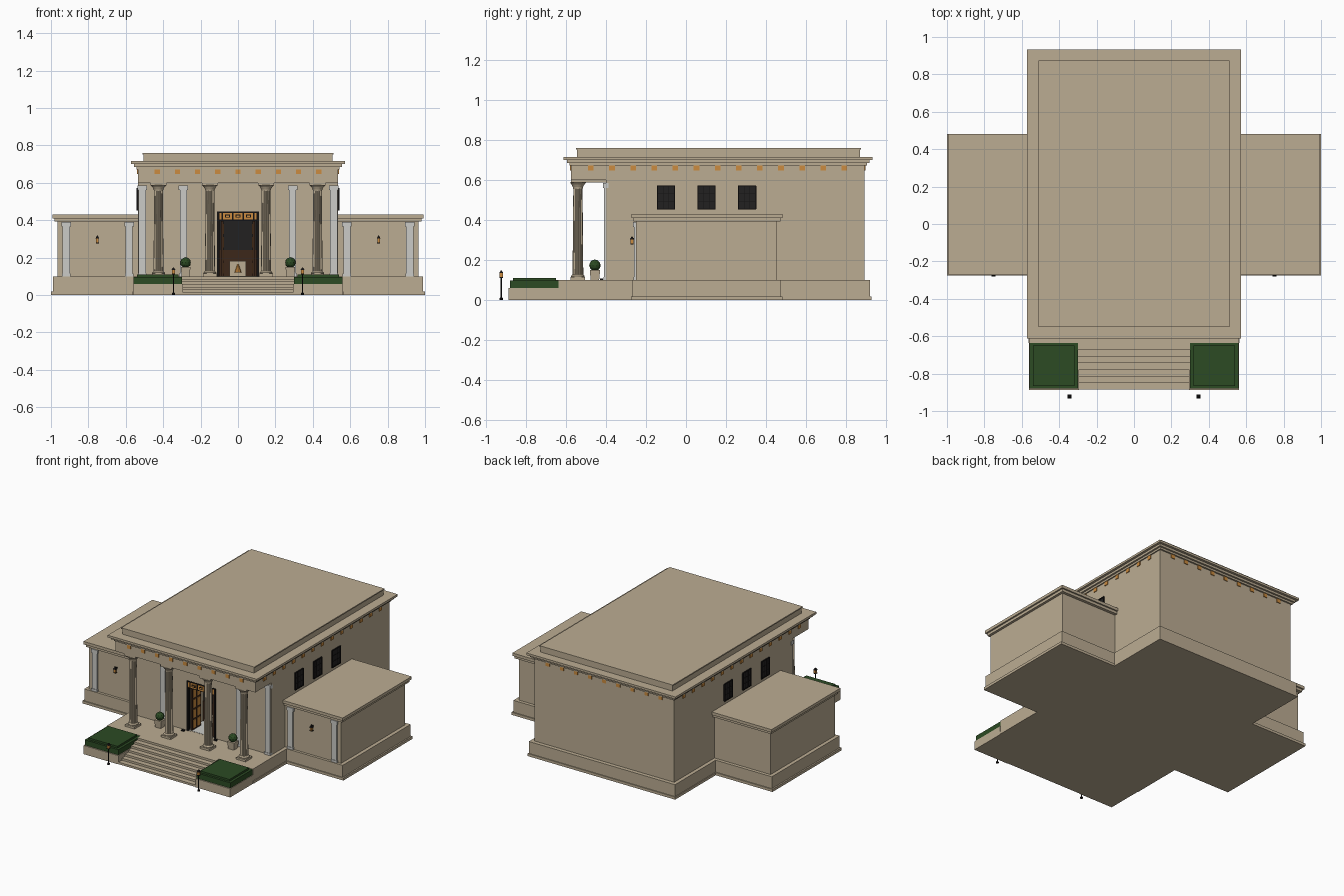
import bpy, bmesh, math
from mathutils import Matrix, Vector

if "Cube" in bpy.data.objects:
    bpy.data.objects.remove(bpy.data.objects["Cube"])


def material(name, r, g, b):
    m = bpy.data.materials.new(name)
    m.use_nodes = True
    m.diffuse_color = (r, g, b, 1)
    m.node_tree.nodes["Principled BSDF"].inputs["Base Color"].default_value = (r, g, b, 1)
    return m


STONE = material("sandstone", 0.50, 0.415, 0.29)
MARBLE = material("pale marble", 0.60, 0.60, 0.57)
HEDGE = material("hedge green", 0.025, 0.07, 0.017)
DARK = material("dark glass", 0.016, 0.015, 0.015)
METAL = material("black metal", 0.007, 0.006, 0.006)
GOLD = material("gold", 0.60, 0.26, 0.05)
WOOD = material("dark wood", 0.045, 0.02, 0.01)


def finish(name, bm, mat):
    bmesh.ops.recalc_face_normals(bm, faces=bm.faces)
    mesh = bpy.data.meshes.new(name)
    bm.to_mesh(mesh)
    bm.free()
    mesh.materials.append(mat)
    ob = bpy.data.objects.new(name, mesh)
    bpy.context.collection.objects.link(ob)
    return ob


def box(name, x, y, z, mat):
    """Box from (min, max) pairs."""
    bm = bmesh.new()
    size = [b - a for a, b in (x, y, z)]
    mid = [(a + b) / 2 for a, b in (x, y, z)]
    bmesh.ops.create_cube(bm, size=1, matrix=Matrix.Translation(mid) @ Matrix.Diagonal((*size, 1)))
    return finish(name, bm, mat)


def block(name, cx, cy, w, d, z0, z1, mat):
    return box(name, (cx - w / 2, cx + w / 2), (cy - d / 2, cy + d / 2), (z0, z1), mat)


def prism(name, profile, x0, x1, mat):
    """Side profile (y, z) extruded along x."""
    bm = bmesh.new()
    face = bm.faces.new([bm.verts.new((x0, y, z)) for y, z in profile])
    new = bmesh.ops.extrude_face_region(bm, geom=[face])["geom"]
    bmesh.ops.translate(bm, vec=(x1 - x0, 0, 0), verts=[v for v in new if isinstance(v, bmesh.types.BMVert)])
    return finish(name, bm, mat)


def lathe(name, cx, cy, profile, n, mat, flute=1.0, turn=0.0):
    """Rings of (radius, z); every second vertex is pulled in for flutes."""
    bm = bmesh.new()
    rings = []
    for r, z in profile:
        ring = []
        for i in range(n):
            a = 2 * math.pi * i / n + turn
            k = r * (flute if i % 2 else 1)
            ring.append(bm.verts.new((cx + k * math.cos(a), cy + k * math.sin(a), z)))
        rings.append(ring)
    for low, high in zip(rings, rings[1:]):
        for i in range(n):
            j = (i + 1) % n
            bm.faces.new((low[i], low[j], high[j], high[i]))
    bm.faces.new(rings[0])
    bm.faces.new(rings[-1])
    return finish(name, bm, mat)


# Main hall with overhanging portico, and its doorway
hall = prism("main_hall", [(-.40, .1), (.893, .1), (.893, .68), (-.575, .68), (-.575, .60), (-.40, .60)],
             -.535, .535, STONE)
cutter = box("doorway_cutter", (-.108, .108), (-.5, -.22), (.1005, .445), STONE)
cutter.hide_render = True
cut = hall.modifiers.new("doorway", "BOOLEAN")
cut.object, cut.operation, cut.solver = cutter, "DIFFERENCE", "EXACT"
bpy.context.view_layer.objects.active = hall
bpy.ops.object.modifier_apply(modifier=cut.name)
bpy.data.objects.remove(cutter)

# Plinth, cornice and roof attic
box("main_plinth", (-.56, .56), (-.637, .92), (0, .1), STONE)
box("main_plinth_foot", (-.565, .565), (-.637, .926), (0, .018), STONE)
for i, (out, z0, z1) in enumerate([(.008, .672, .685), (.02, .685, .70), (.036, .70, .715)]):
    box(f"cornice_{i}", (-.535 - out, .535 + out), (-.575 - out, .896 + out), (z0, z1), STONE)
box("attic", (-.505, .505), (-.545, .87), (.715, .755), STONE)
box("attic_cap", (-.51, .51), (-.55, .875), (.752, .76), STONE)

# Gold frieze tiles on all four sides
for i in range(9):
    x = (i - 4) * .108
    for y in (-.576, .894):
        block("frieze_tile", x, y, .028, .008, .646, .674, GOLD)
for i in range(13):
    y = -.475 + i * .1055
    for x in (-.536, .536):
        block("frieze_tile_side", x, y, .008, .028, .646, .674, GOLD)

# Steps between the planters
STEPS = 7
front, back = -.885, -.637
outline = [(back, 0), (front, 0)]
for i in range(STEPS):
    y = front + i * (back - front) / STEPS
    outline += [(y, i * .1 / STEPS), (y, (i + 1) * .1 / STEPS)]
outline = [outline[0]] + outline[2:] + [(back, .1)]
prism("front_steps", outline[:-1] + [(back, .1)], -.30, .30, STONE)


def window(s, y):
    """Side window with frame and glazing bars."""
    x = s * .535
    block("window_pane", x, y, .008, .09, .455, .57, DARK)
    for k in (-1, 1):
        block("window_jamb", x, y + k * .043, .016, .006, .455, .57, METAL)
        block("window_rail", x, y, .016, .09, .5125 + k * .0575 - .003, .5125 + k * .0575 + .003, METAL)
    for k in (-1, 1):
        block("window_bar", x, y + k * .0145, .011, .003, .455, .57, METAL)
        block("window_crossbar", x, y, .011, .09, .511 + k * .019, .514 + k * .019, METAL)


def pilaster(x, wall, top):
    """Pale wall pilaster with a flared head and foot."""
    block("pilaster", x, wall, .038, .02, .1, top, MARBLE)
    block("pilaster_head", x, wall, .05, .028, top - .025, top, MARBLE)
    block("pilaster_foot", x, wall, .046, .026, .1, .115, MARBLE)


def column(x, y):
    block("column_base", x, y, .072, .072, .1, .114, STONE)
    lathe("column_foot", x, y, [(.034, .114), (.034, .12), (.027, .128)], 24, STONE)
    lathe("column_shaft", x, y, [(.027, .12), (.025, .34), (.023, .56)], 32, STONE, flute=.9)
    lathe("column_capital", x, y, [(.024, .555), (.026, .565), (.033, .578), (.043, .588)], 24, STONE)
    block("column_abacus", x, y, .085, .07, .586, .601, STONE)
    box("portico_beam", (x - .04, x + .04), (y, -.40), (.586, .601), STONE)


for s in (-1, 1):
    # Portico supports
    for x in (.15, .425):
        column(s * x, -.54)
    pilaster(s * .292, -.40, .585)
    pilaster(s * .512, -.40, .585)
    for y in (-.10, .1025, .305):
        window(s, y)

    # Side wing
    def span(a, b):
        return tuple(sorted((s * a, s * b)))
    box("wing_plinth", span(.5, .99), (-.268, .475), (0, .1), STONE)
    box("wing_plinth_foot", span(.5, 1.0), (-.275, .482), (0, .018), STONE)
    box("wing_walls", span(.5, .965), (-.25, .452), (.1, .40), STONE)
    box("wing_cornice", span(.5, .982), (-.262, .472), (.392, .412), STONE)
    box("wing_roof", span(.5, .993), (-.272, .482), (.41, .43), STONE)
    pilaster(s * .582, -.25, .39)
    pilaster(s * .918, -.25, .39)

    # Wall lantern
    x = s * .752
    block("wall_lantern_bracket", x, -.257, .006, .025, .303, .309, METAL)
    block("wall_lantern_glow", x, -.27, .014, .014, .28, .302, GOLD)
    lathe("wall_lantern_cap", x, -.27, [(.015, .302), (.003, .318)], 4, METAL, turn=math.pi / 4)
    block("wall_lantern_tray", x, -.27, .017, .017, .276, .281, METAL)

    # Hedge planter beside the steps
    box("planter_wall", span(.295, .562), (-.888, -.637), (0, .06), STONE)
    box("hedge", span(.30, .558), (-.88, -.634), (.06, .097), HEDGE)
    box("hedge_top", span(.318, .54), (-.865, -.65), (.097, .11), HEDGE)

    # Topiary in a stone pot
    lathe("topiary_pot", s * .28, -.455, [(.03, .1), (.036, .143), (.036, .15)], 4, STONE, turn=math.pi / 4)
    bm = bmesh.new()
    bmesh.ops.create_icosphere(bm, subdivisions=2, radius=.029,
                               matrix=Matrix.Translation(Vector((s * .28, -.455, .173))))
    finish("topiary_ball", bm, HEDGE)

    # Street lamp
    x, y = s * .345, -.923
    lathe("lamp_pole", x, y, [(.009, 0), (.009, .008), (.0035, .014), (.0035, .112)], 8, METAL)
    block("lamp_tray", x, y, .018, .018, .109, .114, METAL)
    block("lamp_glow", x, y, .016, .016, .114, .134, GOLD)
    lathe("lamp_cap", x, y, [(.015, .134), (.003, .148)], 4, METAL, turn=math.pi / 4)

    # Open door leaf with gold panels, door frame and stop
    box("door_frame", span(.099, .112), (-.406, -.385), (.1, .445), METAL)
    box("door_leaf", span(.078, .092), (-.39, -.295), (.102, .395), WOOD)
    for i in range(4):
        z = .115 + i * .07
        for y in (-.366, -.32):
            box("door_panel", span(.075, .079), (y - .016, y + .016), (z, z + .055), GOLD)
    box("door_stop", span(.115, .135), (-.43, -.415), (.1, .108), METAL)

# Dark interior, transom with gold ornament, and desk
box("interior_wall", (-.107, .107), (-.226, -.221), (.1, .444), DARK)
box("interior_floor", (-.107, .107), (-.395, -.226), (.1, .102), MARBLE)
box("interior_panel", (-.107, .107), (-.231, -.226), (.1, .24), WOOD)
box("transom", (-.108, .108), (-.402, -.385), (.397, .445), METAL)
for i in range(3):
    x = (i - 1) * .056
    block("transom_ornament", x, -.403, .046, .006, .404, .438, GOLD)
    block("transom_inset", x, -.404, .028, .008, .413, .429, METAL)
    block("transom_centre", x, -.405, .014, .009, .417, .425, GOLD)
for k in (-1, 1):
    block("transom_end", k * .094, -.403, .012, .006, .404, .438, GOLD)
box("desk", (-.045, .042), (-.30, -.26), (.102, .182), STONE)
lathe("desk_emblem", 0, -.3, [(.018, .12), (.012, .14), (.003, .165)], 8, GOLD).scale = (1, 1, 1)
